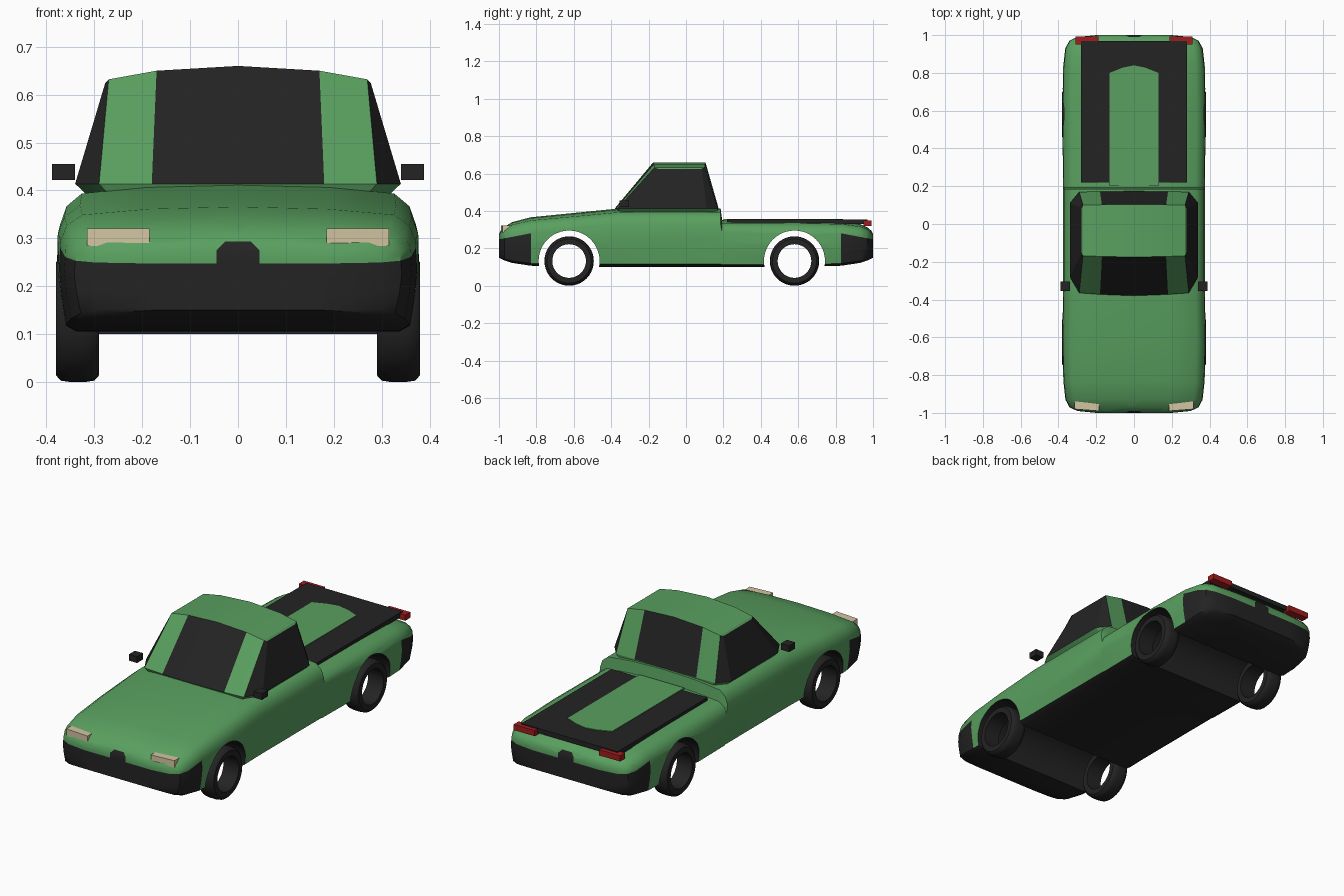
import bpy, bmesh, math
from mathutils import Vector, Matrix

if "Cube" in bpy.data.objects:
    bpy.data.objects.remove(bpy.data.objects["Cube"])


def material(name, rgb):
    m = bpy.data.materials.new(name)
    m.use_nodes = True
    m.diffuse_color = (*rgb, 1)
    m.node_tree.nodes["Principled BSDF"].inputs["Base Color"].default_value = (*rgb, 1)
    return m


GREEN = material("green paint", (0.10, 0.35, 0.115))
BLACK = material("black trim", (0.017, 0.017, 0.017))
CREAM = material("cream lamp", (0.65, 0.56, 0.36))
RED = material("red lamp", (0.36, 0.012, 0.012))


def finish(bm, name, mats, smooth=None):
    bmesh.ops.recalc_face_normals(bm, faces=bm.faces)
    mesh = bpy.data.meshes.new(name)
    bm.to_mesh(mesh)
    bm.free()
    ob = bpy.data.objects.new(name, mesh)
    bpy.context.collection.objects.link(ob)
    for m in mats:
        mesh.materials.append(m)
    if smooth:
        shade(ob, smooth)
    return ob


def activate(ob):
    bpy.ops.object.select_all(action='DESELECT')
    ob.select_set(True)
    bpy.context.view_layer.objects.active = ob


def shade(ob, degrees):
    activate(ob)
    bpy.ops.object.shade_smooth_by_angle(angle=math.radians(degrees))


def box(name, lo, hi, mat):
    lo, hi = Vector(lo), Vector(hi)
    bm = bmesh.new()
    bmesh.ops.create_cube(bm, size=1, matrix=Matrix.Translation((lo + hi) / 2)
                          @ Matrix.Diagonal((*(hi - lo), 1)))
    return finish(bm, name, [mat])


def prism(name, outline, z0, z1, mat):
    bm = bmesh.new()
    face = bm.faces.new([bm.verts.new((x, y, z0)) for x, y in outline])
    new = bmesh.ops.extrude_face_region(bm, geom=[face])["geom"]
    top = [v for v in new if isinstance(v, bmesh.types.BMVert)]
    bmesh.ops.translate(bm, verts=top, vec=(0, 0, z1 - z0))
    return finish(bm, name, [mat])


WHEEL_Y = (-0.625, 0.58)
WHEEL_Z = 0.132
ARCH_R = 0.163

# Body shell: one cross-section lofted along the length
SECTION = [(0, 0), (.9, 0), (.96, .05), (.985, .28), (1, .5), (.99, .73),
           (.955, .85), (.87, .935), (.5, .982), (0, 1)]
# y, half width, bottom, top
STATIONS = [(-1, .2, .15, .275), (-.99, .3, .145, .295), (-.97, .342, .135, .315),
            (-.93, .363, .122, .34), (-.83, .374, .107, .366), (-.62, .38, .1, .387),
            (-.35, .375, .1, .414), (.185, .375, .1, .414), (.193, .375, .1, .352),
            (.58, .38, .1, .35), (.83, .375, .107, .345), (.93, .364, .122, .33),
            (.97, .342, .135, .312), (.99, .3, .145, .295), (1, .2, .15, .275)]
bm = bmesh.new()
rings = []
for y, w, zb, zt in STATIONS:
    half = [(fx * w, zb + fz * (zt - zb)) for fx, fz in SECTION]
    loop = half + [(-x, z) for x, z in half[-2:0:-1]]
    rings.append([bm.verts.new((x, y, z)) for x, z in loop])
for a, b in zip(rings, rings[1:]):
    for i in range(len(a)):
        j = (i + 1) % len(a)
        bm.faces.new((a[i], a[j], b[j], b[i]))
bm.faces.new(rings[0])
bm.faces.new(rings[-1])
body = finish(bm, "body", [GREEN, BLACK])

# Wheel arches cut right across the body
for y in WHEEL_Y:
    bm = bmesh.new()
    bmesh.ops.create_cone(bm, cap_ends=True, segments=48, radius1=ARCH_R, radius2=ARCH_R, depth=1,
                          matrix=Matrix.Translation((0, y, WHEEL_Z)) @ Matrix.Rotation(math.pi / 2, 4, 'Y'))
    cutter = finish(bm, "arch_cutter", [BLACK])
    cutter.hide_render = True
    mod = body.modifiers.new("arch", 'BOOLEAN')
    mod.operation = 'DIFFERENCE'
    mod.solver = 'EXACT'
    mod.object = cutter
    activate(body)
    bpy.ops.object.modifier_apply(modifier=mod.name)
    bpy.data.objects.remove(cutter)

# Cut lines for the bumpers and centre notches, then colour by position
bm = bmesh.new()
bm.from_mesh(body.data)


def cut(point, normal, s, start):
    faces = [f for f in bm.faces if s * f.calc_center_median().y > start]
    geom = set(faces)
    for f in faces:
        geom.update(f.edges)
        geom.update(f.verts)
    bmesh.ops.bisect_plane(bm, geom=list(geom), plane_co=point, plane_no=normal, dist=1e-5)


for s in (-1, 1):
    cut((0, s * .83, 0), (0, 1, 0), s, .7)
    cut((0, s * .83, .28), (0, s * .19, 1), s, .83)
    cut((0, 0, .293), (0, 0, 1), s, .9)
    for side in (-1, 1):
        cut((side * .045, 0, 0), (1, 0, 0), s, .9)
        cut((side * .045, 0, .275), (side, 0, 1), s, .9)


def is_black(f):
    c = f.calc_center_median()
    ay, ax = abs(c.y), abs(c.x)
    bumper = ay > .83 and c.z < .28 - (ay - .83) * .19
    notch = ay > .9 and ax < .045 and c.z < .293 and ax + c.z < .32
    under = f.normal.z < -.7 or c.z < .112
    arch = abs(f.normal.x) < .2 and any(
        math.hypot(c.y - y, c.z - WHEEL_Z) < ARCH_R + .002 for y in WHEEL_Y)
    return bumper or notch or under or arch


bm.normal_update()
for f in bm.faces:
    f.material_index = int(is_black(f))
bm.to_mesh(body.data)
bm.free()
shade(body, 35)

# Cabin: half outline as base x, y and roof x, y, z
HALF = [(0, -.38, 0, -.175, .66), (.18, -.373, .17, -.172, .65), (.29, -.365, .27, -.168, .632),
        (.34, -.28, .277, -.15, .625), (.34, .11, .277, .085, .625), (.29, .17, .27, .1, .632),
        (.18, .172, .17, .102, .65), (0, .174, 0, .104, .66)]
full = HALF + [(-a, b, -c, d, e) for a, b, c, d, e in HALF[-2:0:-1]]
n = len(full)
bm = bmesh.new()
skirt = [bm.verts.new((a * .91, b * .97, .385)) for a, b, c, d, e in full]
belt = [bm.verts.new((a, b, .414)) for a, b, c, d, e in full]
roof = [bm.verts.new((c, d, e)) for a, b, c, d, e in full]
GLASS = (0, 2, 3, 4, 6)
for i in range(n):
    j = (i + 1) % n
    bm.faces.new((skirt[i], skirt[j], belt[j], belt[i]))
    pane = bm.faces.new((belt[i], belt[j], roof[j], roof[i]))
    pane.material_index = int(i in GLASS or n - 1 - i in GLASS)
for i in range(3):
    quad = (i, i + 1, 6 - i, 7 - i)
    bm.faces.new([roof[k] for k in quad])
    bm.faces.new([roof[-k % n] for k in quad])
bm.faces.new(skirt)
finish(bm, "cabin", [GREEN, BLACK], 25)

# Load bed cover with painted centre panel
box("bed_cover", (-.28, .22, .33), (.28, .97, .355), BLACK)
prism("bed_panel", [(-.13, .2), (.13, .2), (.13, .8), (.06, .828), (0, .84), (-.06, .828), (-.13, .8)],
      .35, .358, GREEN)

# Lamps and mirrors on both sides
for s, side in ((1, "left"), (-1, "right")):
    def pair(name, x0, x1, y0, y1, z0, z1, mat):
        box(side + name, (min(s * x0, s * x1), y0, z0), (max(s * x0, s * x1), y1, z1), mat)
    prism(side + "_headlight", [(s * .185, -.99), (s * .315, -.98), (s * .315, -.935), (s * .185, -.948)],
          .284, .321, CREAM)
    pair("_tail_light", .188, .31, .95, .992, .32, .35, RED)
    pair("_mirror", .34, .388, -.355, -.305, .422, .455, BLACK)

# Tyres: rounded hollow profile turned about the axle
PROFILE = [(-.045, .09), (-.045, .118), (-.035, .129), (-.015, .132), (.015, .132),
           (.035, .129), (.045, .118), (.045, .09)]
for end, y in zip(("front", "rear"), WHEEL_Y):
    for s, side in ((1, "left"), (-1, "right")):
        bm = bmesh.new()
        centre = Vector((s * .335, y, WHEEL_Z))
        verts = [bm.verts.new(centre + Vector((dx, 0, r))) for dx, r in PROFILE]
        edges = [bm.edges.new((verts[i - 1], v)) for i, v in enumerate(verts)]
        bmesh.ops.spin(bm, geom=verts + edges, cent=centre, axis=(1, 0, 0),
                       angle=math.tau, steps=40, use_merge=True)
        bmesh.ops.remove_doubles(bm, verts=bm.verts, dist=1e-5)
        finish(bm, f"{end}_{side}_tyre", [BLACK], 40)
